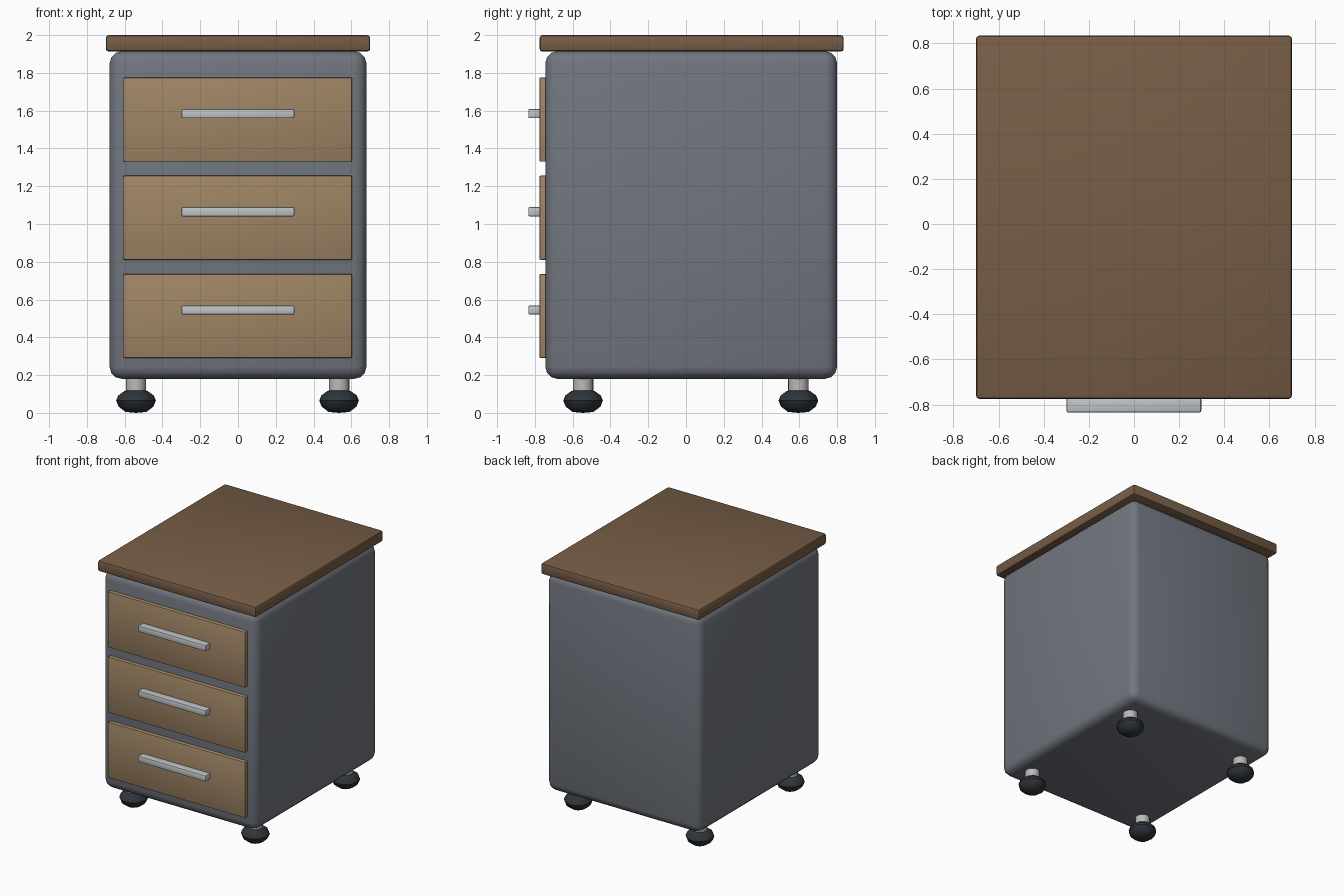
import bpy, bmesh, math
from mathutils import Vector

if "Cube" in bpy.data.objects:
    bpy.data.objects.remove(bpy.data.objects["Cube"], do_unlink=True)


def material(name, rgb):
    mat = bpy.data.materials.new(name)
    mat.use_nodes = True
    mat.diffuse_color = (*rgb, 1)
    mat.node_tree.nodes["Principled BSDF"].inputs["Base Color"].default_value = (*rgb, 1)
    return mat


grey = material("grey_metal", (0.165, 0.18, 0.21))
dark_wood = material("dark_wood", (0.185, 0.11, 0.062))
light_wood = material("light_wood", (0.35, 0.235, 0.13))
silver = material("silver", (0.53, 0.55, 0.57))
steel = material("foot_steel", (0.50, 0.48, 0.48))
rubber = material("black_rubber", (0.028, 0.035, 0.042))


def finish(bm, name, mat):
    mesh = bpy.data.meshes.new(name)
    bm.to_mesh(mesh)
    bm.free()
    obj = bpy.data.objects.new(name, mesh)
    bpy.context.collection.objects.link(obj)
    mesh.materials.append(mat)
    bpy.ops.object.select_all(action="DESELECT")
    obj.select_set(True)
    bpy.context.view_layer.objects.active = obj
    bpy.ops.object.shade_smooth_by_angle(angle=math.radians(40))
    return obj


def box(name, low, high, bevel, segments, mat):
    low, high = Vector(low), Vector(high)
    bm = bmesh.new()
    bmesh.ops.create_cube(bm, size=1)
    bmesh.ops.scale(bm, vec=high - low, verts=bm.verts)
    bmesh.ops.translate(bm, vec=(low + high) / 2, verts=bm.verts)
    bmesh.ops.bevel(bm, geom=bm.edges[:], offset=bevel, segments=segments,
                    profile=0.5, affect="EDGES", clamp_overlap=True)
    return finish(bm, name, mat)


def lathe(name, profile, centre, sides, mat):
    bm = bmesh.new()
    verts = [bm.verts.new((r, 0, z)) for r, z in profile]
    edges = [bm.edges.new(pair) for pair in zip(verts, verts[1:])]
    bmesh.ops.spin(bm, geom=verts + edges, axis=(0, 0, 1), cent=(0, 0, 0),
                   angle=math.tau, steps=sides)
    bmesh.ops.remove_doubles(bm, verts=bm.verts, dist=0.0005)
    bmesh.ops.recalc_face_normals(bm, faces=bm.faces)
    bmesh.ops.translate(bm, vec=(*centre, 0), verts=bm.verts)
    return finish(bm, name, mat)


# Cabinet and worktop
box("cabinet_body", (-0.68, -0.745, 0.18), (0.68, 0.80, 1.915), 0.065, 3, grey)
box("top_board", (-0.70, -0.775, 1.913), (0.70, 0.835, 2.0), 0.015, 2, dark_wood)

# Drawers with their bar handles
for i, level in enumerate(("bottom", "middle", "top")):
    z = 0.29 + 0.52 * i
    box(level + "_drawer", (-0.607, -0.776, z), (0.604, -0.70, z + 0.446), 0.007, 2, light_wood)
    box(level + "_handle", (-0.30, -0.835, z + 0.23), (0.298, -0.77, z + 0.279), 0.008, 2, silver)

# Feet: steel stem in a rounded rubber pad
pad = [(0, 0), (0.055, 0.005), (0.092, 0.033), (0.105, 0.065),
       (0.094, 0.092), (0.06, 0.117), (0, 0.12)]
stem = [(0, 0.09), (0.054, 0.09), (0.054, 0.21), (0, 0.21)]
for side, x in (("right", -0.54), ("left", 0.535)):
    for end, y in (("front", -0.545), ("back", 0.595)):
        lathe(f"{end}_{side}_stem", stem, (x, y), 20, steel)
        lathe(f"{end}_{side}_pad", pad, (x, y), 12, rubber)
